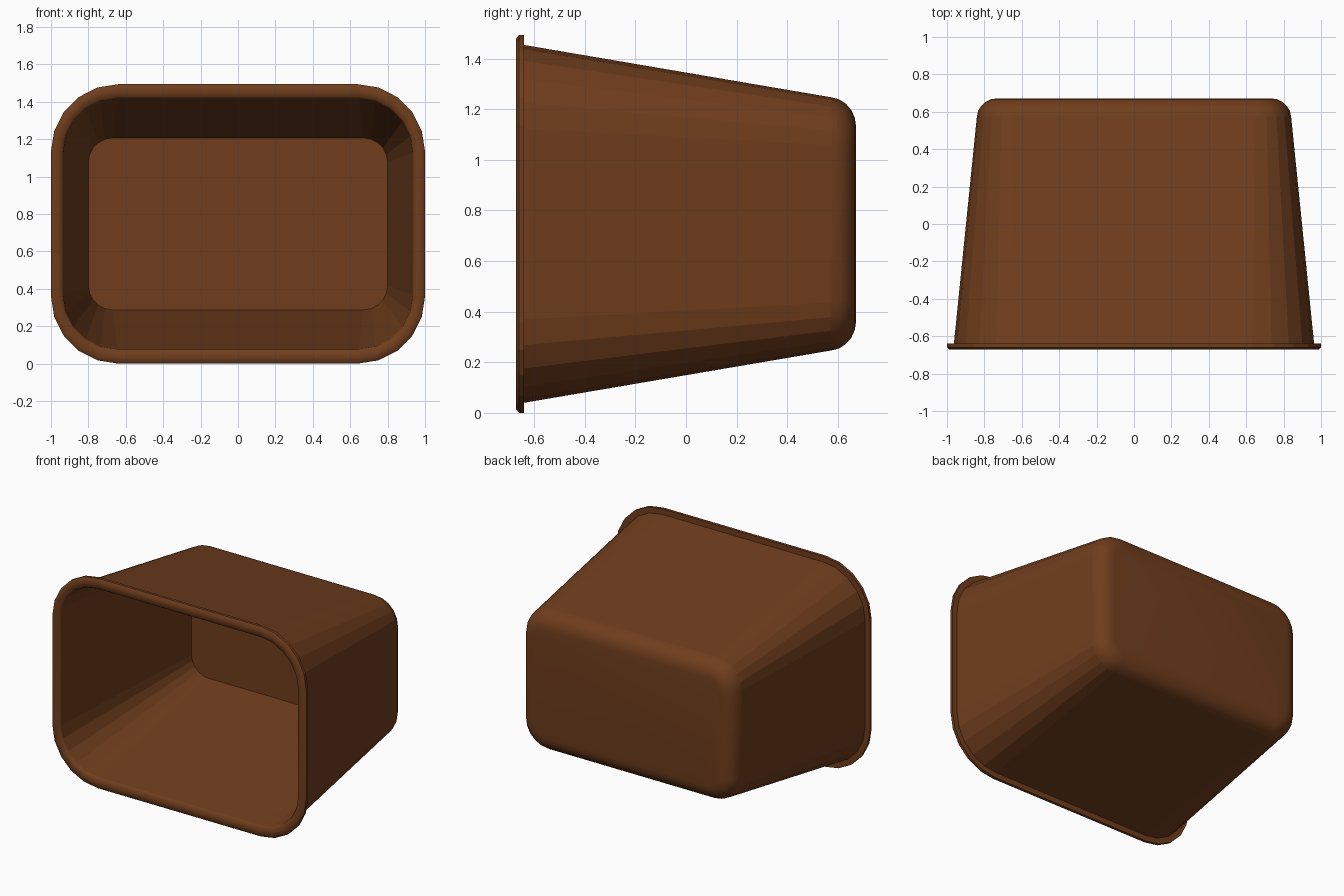
import bpy, bmesh, math

if "Cube" in bpy.data.objects:
    bpy.data.objects.remove(bpy.data.objects["Cube"])

MID_Z = 0.747
SEG = 5  # segments per rounded corner


def ring(bm, hx, hz, r, y):
    """Rounded rectangle loop in the XZ plane at depth y."""
    verts = []
    for q, (sx, sz) in enumerate([(1, 1), (-1, 1), (-1, -1), (1, -1)]):
        for i in range(SEG + 1):
            a = math.pi / 2 * (q + i / SEG)
            verts.append(bm.verts.new((sx * (hx - r) + r * math.cos(a), y,
                                       MID_Z + sz * (hz - r) + r * math.sin(a))))
    return verts


# Profile from inner back wall, out over the rim, along the outside to the back
# (half width, half height, corner radius, y, smooth strip leading to it)
profile = [
    (0.80, 0.46, 0.13, 0.62, False),
    (0.935, 0.67, 0.29, -0.655, False),   # inner wall
    (0.945, 0.68, 0.30, -0.672, True),    # rim lip
    (0.985, 0.732, 0.345, -0.672, True),
    (1.0, 0.747, 0.36, -0.66, True),
    (1.0, 0.747, 0.36, -0.64, False),
    (0.963, 0.707, 0.33, -0.64, False),   # underside of rim
    (0.84, 0.50, 0.19, 0.575, False),     # outer wall
]
# Rounded edge around the back
for i in range(1, 6):
    a = math.pi / 2 * i / 5
    d = 0.10 * (1 - math.cos(a))
    profile.append((0.84 - d - 0.01 * i / 5, 0.50 - d - 0.015 * i / 5, 0.19 - d,
                    0.575 + 0.097 * math.sin(a), True))

bm = bmesh.new()
rings = [ring(bm, *p[:4]) for p in profile]
n = len(rings[0])
for k in range(1, len(rings)):
    for i in range(n):
        j = (i + 1) % n
        f = bm.faces.new((rings[k - 1][i], rings[k - 1][j], rings[k][j], rings[k][i]))
        f.smooth = profile[k][4]

# Inner and outer back walls
bm.faces.new(rings[0])
bm.faces.new(rings[-1]).smooth = True
bmesh.ops.recalc_face_normals(bm, faces=bm.faces)

mesh = bpy.data.meshes.new("storage_bin")
bm.to_mesh(mesh)
bm.free()

# Brown plastic
mat = bpy.data.materials.new("brown_plastic")
mat.diffuse_color = (0.16, 0.047, 0.012, 1)
mat.use_nodes = True
mat.node_tree.nodes["Principled BSDF"].inputs["Base Color"].default_value = mat.diffuse_color
mesh.materials.append(mat)
bpy.context.collection.objects.link(bpy.data.objects.new("storage_bin", mesh))
